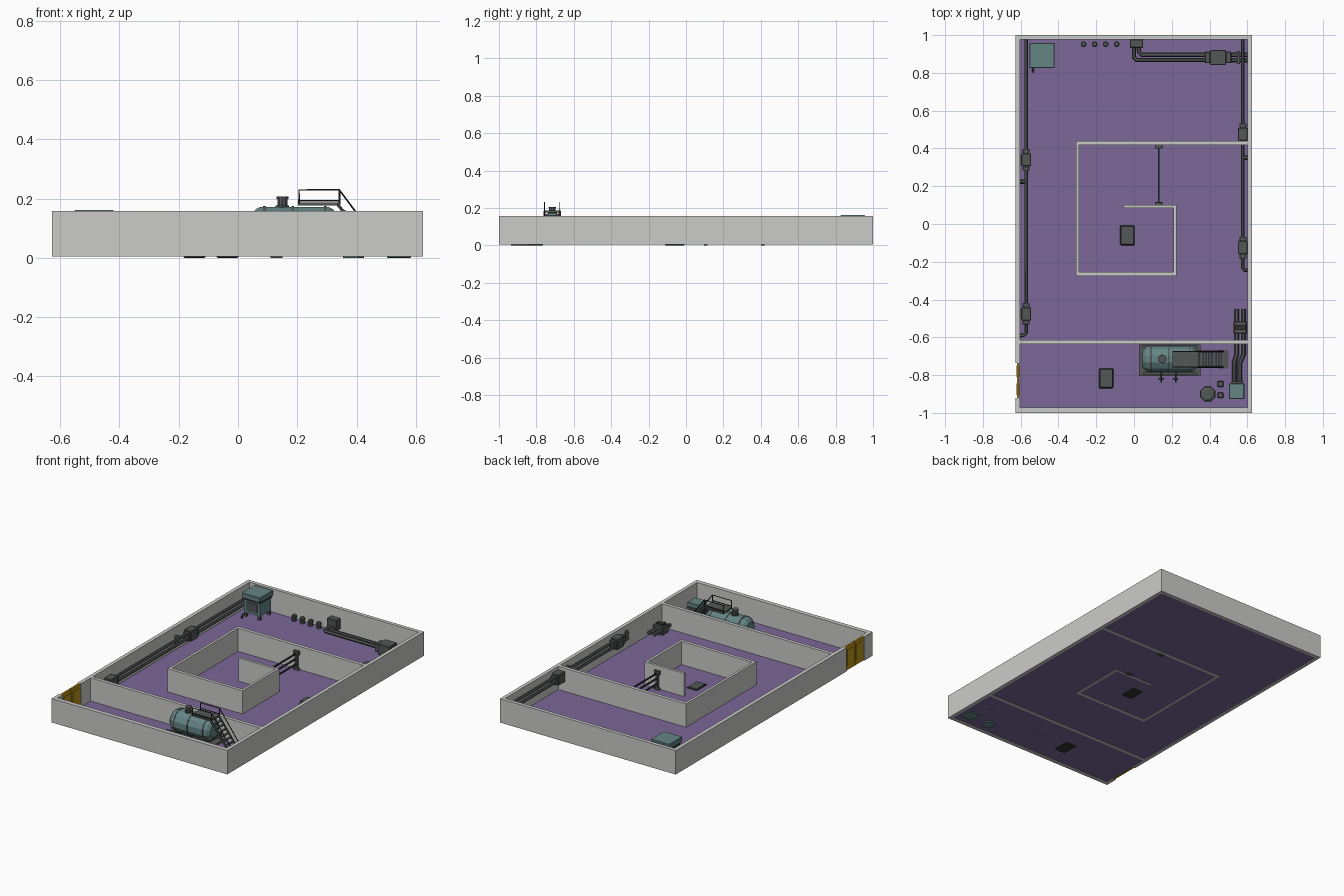
import bpy, bmesh, math
from mathutils import Vector

if "Cube" in bpy.data.objects:
    bpy.data.objects.remove(bpy.data.objects["Cube"])


def mat(name, r, g, b):
    m = bpy.data.materials.new(name)
    m.diffuse_color = (r, g, b, 1)
    m.use_nodes = True
    m.node_tree.nodes["Principled BSDF"].inputs["Base Color"].default_value = m.diffuse_color
    return m


WALL = mat("pale_grey", 0.60, 0.60, 0.59)
FLOOR = mat("purple", 0.20, 0.135, 0.31)
TEAL = mat("teal", 0.13, 0.235, 0.235)
DARK = mat("dark_grey", 0.085, 0.095, 0.093)
BLACK = mat("near_black", 0.03, 0.033, 0.033)
YELLOW = mat("yellow", 0.50, 0.29, 0.008)


def finish(name, bm, material):
    bmesh.ops.recalc_face_normals(bm, faces=bm.faces)
    me = bpy.data.meshes.new(name)
    bm.to_mesh(me)
    bm.free()
    me.materials.append(material)
    ob = bpy.data.objects.new(name, me)
    bpy.context.collection.objects.link(ob)
    return ob


def box(name, x0, x1, y0, y1, z0, z1, material, bevel=0):
    bm = bmesh.new()
    bmesh.ops.create_cube(bm, size=1)
    for v in bm.verts:
        v.co = Vector(((x0 + x1) / 2 + v.co.x * (x1 - x0),
                       (y0 + y1) / 2 + v.co.y * (y1 - y0),
                       (z0 + z1) / 2 + v.co.z * (z1 - z0)))
    if bevel:
        bmesh.ops.bevel(bm, geom=bm.edges[:], offset=bevel, segments=1, affect='EDGES')
    return finish(name, bm, material)


def lathe(name, origin, axis, profile, sides, material):
    """Stack of rings: profile holds (distance along axis, radius)."""
    bm = bmesh.new()
    q = Vector(axis).to_track_quat('Z', 'Y')
    rings = []
    for d, r in profile:
        rings.append([bm.verts.new(Vector(origin) + q @ Vector((
            r * math.cos(2 * math.pi * (i + .5) / sides),
            r * math.sin(2 * math.pi * (i + .5) / sides), d))) for i in range(sides)])
    for a, b in zip(rings, rings[1:]):
        for i in range(sides):
            j = (i + 1) % sides
            bm.faces.new((a[i], a[j], b[j], b[i]))
    bm.faces.new(rings[0])
    bm.faces.new(rings[-1])
    return finish(name, bm, material)


def pipe(name, pts, r, material=DARK):
    cu = bpy.data.curves.new(name + "_path", 'CURVE')
    cu.dimensions = '3D'
    cu.bevel_depth = r
    cu.bevel_resolution = 1
    cu.use_fill_caps = True
    s = cu.splines.new('POLY')
    s.points.add(len(pts) - 1)
    for p, c in zip(s.points, pts):
        p.co = (*c, 1)
    s.use_smooth = False
    tmp = bpy.data.objects.new(name + "_tmp", cu)
    bpy.context.collection.objects.link(tmp)
    bpy.context.view_layer.update()
    me = bpy.data.meshes.new_from_object(tmp.evaluated_get(bpy.context.evaluated_depsgraph_get()))
    bpy.data.objects.remove(tmp)
    me.materials.clear()
    me.materials.append(material)
    ob = bpy.data.objects.new(name, me)
    bpy.context.collection.objects.link(ob)
    return ob


# floor and walls
Z0, ZT, ZF = 0.004, 0.158, 0.009
box("floor", -0.61, 0.61, -0.98, 0.98, 0.006, ZF, FLOOR)
walls = {
    "back_wall": (-0.627, 0.624, 0.977, 1.0),
    "front_wall": (-0.627, 0.624, -1.0, -0.972),
    "right_wall": (0.601, 0.624, -0.972, 0.977),
    "left_wall_front": (-0.627, -0.603, -0.972, -0.92),
    "left_wall_back": (-0.627, -0.603, -0.735, 0.977),
    "room_divider": (-0.603, 0.601, -0.636, -0.614),
    "maze_long_wall": (-0.308, 0.601, 0.418, 0.440),
    "maze_left_wall": (-0.308, -0.292, -0.275, 0.418),
    "maze_front_wall": (-0.292, 0.225, -0.275, -0.254),
    "maze_right_wall": (0.209, 0.225, -0.254, 0.100),
    "maze_short_wall": (-0.055, 0.209, 0.084, 0.100),
}
for n, (a, b, c, d) in walls.items():
    box(n, a, b, c, d, Z0, ZT, WALL)

# double door in the left wall
for n, a, b in (("door_leaf_front", -0.92, -0.830), ("door_leaf_back", -0.825, -0.735)):
    box(n, -0.620, -0.608, a, b, Z0, ZT, YELLOW)
    for side in (-0.623, -0.611):
        box(n + "_panel", side, side + 0.006, a + .015, b - .015, 0.03, 0.135, YELLOW)
box("door_seam", -0.618, -0.610, -0.831, -0.824, Z0, ZT - .002, BLACK)

# barrier in the maze
for y in (0.106, 0.410):
    box("barrier_post", 0.122, 0.138, y - .009, y + .009, 0.0, 0.125, DARK)
    box("barrier_foot", 0.110, 0.150, y - .010, y + .010, 0.0, 0.02, DARK)
    box("barrier_head", 0.112, 0.148, y - .009, y + .009, 0.105, 0.13, DARK)
for z in (0.045, 0.08, 0.113):
    box("barrier_bar", 0.126, 0.134, 0.106, 0.410, z - .004, z + .004, BLACK)

# floor plates
for n, x, y in (("maze_floor_plate", -0.035, -0.06), ("entry_floor_plate", -0.147, -0.817)):
    box(n, x - .038, x + .038, y - .053, y + .053, 0, 0.013, BLACK, 0.004)
    box(n + "_panel", x - .03, x + .03, y - .044, y + .044, 0.010, 0.016, DARK)


# pipe clamp: main block with two flanges
def clamp(name, x, y, z, along, half, w, h):
    for tag, c, l, k in (("_block", 0, half * .6, 1), ("_flange", -half * .8, half * .2, .75),
                         ("_flange", half * .8, half * .2, .75)):
        if along == 'y':
            box(name + tag, x - w * k, x + w * k, y + c - l, y + c + l, z - h * k, z + h * k, DARK, .003)
        else:
            box(name + tag, x + c - l, x + c + l, y - w * k, y + w * k, z - h * k, z + h * k, DARK, .003)


# twin pipes along both side walls
for side, px, wx, zc, end, clamps, stubs in (
        ("left", -0.571, -0.605, 0.078, -0.59, (0.34, -0.476), (0.225,)),
        ("right", 0.576, 0.603, 0.105, -0.245, (0.475, -0.125), (0.352,))):
    for dz in (-.016, .016):
        z = zc + dz
        pipe(side + "_wall_pipe", [(px, 0.98, z), (px, end + .015, z), (px + (wx - px) * .4, end, z),
                                   (wx, end, z)], 0.010)
        for y in stubs:
            pipe(side + "_wall_stub", [(px, y, z), (wx, y, z)], 0.012)
    for y in clamps:
        clamp(side + "_wall_clamp", px, y, zc, 'y', 0.057, 0.025, 0.034)
        box(side + "_clamp_mount", min(px, wx), max(px, wx), y - .025, y + .025, zc - .015, zc + .015, DARK)

# pipe run along the back wall
box("back_junction_box", -0.022, 0.048, 0.932, 0.978, 0.03, 0.10, DARK, .004)
for x, y in ((0.0, 0.868), (0.026, 0.896)):
    pipe("back_pipe", [(x, 0.94, .048), (x, y + .015, .048), (x + .015, y, .048), (0.602, y, .048)], 0.012)
clamp("back_clamp", 0.445, 0.882, 0.048, 'x', 0.07, 0.04, 0.034)
box("back_pipe_flange", 0.545, 0.56, 0.848, 0.916, 0.024, 0.072, DARK)

# row of short bollards
for i in range(4):
    lathe("bollard", (-0.267 + .0585 * i, 0.952, ZF - .002), (0, 0, 1),
          [(0, .015), (.018, .015), (.018, .011), (.026, .011), (.026, .016), (.036, .016), (.04, .011)], 8, DARK)

# cabinet in the back left corner
box("cabinet_top", -0.553, -0.420, 0.825, 0.958, 0.128, 0.161, TEAL, .003)
box("cabinet_body", -0.543, -0.430, 0.837, 0.950, 0.035, 0.128, TEAL)
box("cabinet_neck", -0.546, -0.427, 0.834, 0.953, 0.116, 0.128, BLACK)
box("cabinet_door", -0.525, -0.448, 0.832, 0.838, 0.05, 0.108, DARK)
for x in (-0.535, -0.438):
    for y in (0.845, 0.942):
        box("cabinet_leg", x - .008, x + .008, y - .008, y + .008, ZF - .002, 0.036, DARK)
pipe("cabinet_drain", [(-0.535, 0.85, .03), (-0.535, 0.806, .03), (-0.535, 0.806, .008)], 0.006)

# storage tank with cradle, bands and end caps
TY, TZ = -0.715, 0.102
box("tank_base", 0.026, 0.352, -0.806, -0.637, 0.006, 0.022, DARK)
lathe("tank_shell", (0.045, TY, TZ), (1, 0, 0),
      [(0, .045), (.015, .064), (.03, .072), (.26, .072), (.275, .064), (.29, .045)], 12, TEAL)
for x in (0.085, 0.18, 0.29):
    lathe("tank_band", (x, TY, TZ), (1, 0, 0), [(0, .0745), (.009, .0745)], 12, DARK)
for x in (0.075, 0.285):
    box("tank_cradle", x, x + .025, -0.785, -0.645, 0.02, 0.075, DARK)
for y in (-0.792, -0.648):
    box("tank_side_rail", 0.045, 0.335, y - .006, y + .006, 0.02, 0.06, DARK)
lathe("tank_hatch", (0.15, TY, 0.165), (0, 0, 1),
      [(0, .024), (.012, .024), (.012, .017), (.034, .017), (.034, .021), (.041, .021)], 10, DARK)
for x in (0.145, 0.220):
    pipe("tank_valve", [(x, -0.77, .06), (x, -0.838, .06)], 0.004, BLACK)
    pipe("valve_handle", [(x - .014, -0.818, .06), (x + .014, -0.818, .06)], 0.004, BLACK)

# platform, rails and stairs beside the tank
box("platform", 0.203, 0.342, -0.757, -0.672, 0.176, 0.186, DARK)
for y in (-0.757, -0.675):
    pipe("handrail", [(0.206, y, .184), (0.206, y, .229), (0.342, y, .229), (0.475, y, .05),
                      (0.475, y, .008)], 0.003, BLACK)
    pipe("rail_post", [(0.342, y, .18), (0.342, y, .229)], 0.003, BLACK)
    pipe("mid_rail", [(0.206, y, .193), (0.342, y, .193)], 0.003, BLACK)
    pipe("stair_stringer", [(0.335, y, .182), (0.468, y, .010)], 0.006, DARK)
for i in range(7):
    x, z = 0.355 + .0172 * i, 0.158 - .0222 * i
    box("stair_tread", x - .007, x + .007, -0.757, -0.675, z - .003, z + .003, DARK)
box("stair_foot_plate", 0.455, 0.50, -0.765, -0.667, 0.006, 0.013, DARK)

# barrel and small crates
lathe("barrel_body", (0.39, -0.90, 0), (0, 0, 1), [(0, .038), (.02, .042), (.065, .042), (.08, .036)], 8, TEAL)
for z in (.018, .058):
    lathe("barrel_band", (0.39, -0.90, z), (0, 0, 1), [(0, .045), (.01, .045)], 8, DARK)
lathe("barrel_lid", (0.39, -0.90, .076), (0, 0, 1), [(0, .04), (.008, .04), (.014, .028)], 8, DARK)
for y in (-0.847, -0.907):
    box("small_crate", 0.443, 0.473, y - .015, y + .015, 0.006, 0.04, BLACK, .003)
    box("small_crate_lid", 0.447, 0.469, y - .011, y + .011, 0.038, 0.043, DARK)

# pump box with pipes passing through the divider
box("pump_box", 0.502, 0.584, -0.927, -0.845, 0.0, 0.085, TEAL, .003)
box("pump_collar", 0.515, 0.580, -0.847, -0.835, 0.015, 0.06, DARK)
for x0, x1 in ((0.530, 0.544), (0.561, 0.580)):
    pipe("pump_pipe", [(x0, -0.85, .036), (x0, -0.735, .036), (x1, -0.69, .036), (x1, -0.45, .036)], 0.012)
box("pump_pipe_bracket", 0.528, 0.597, -0.58, -0.515, 0.007, 0.062, DARK, .004)
box("pump_bracket_cap", 0.536, 0.589, -0.56, -0.535, 0.06, 0.07, BLACK)
